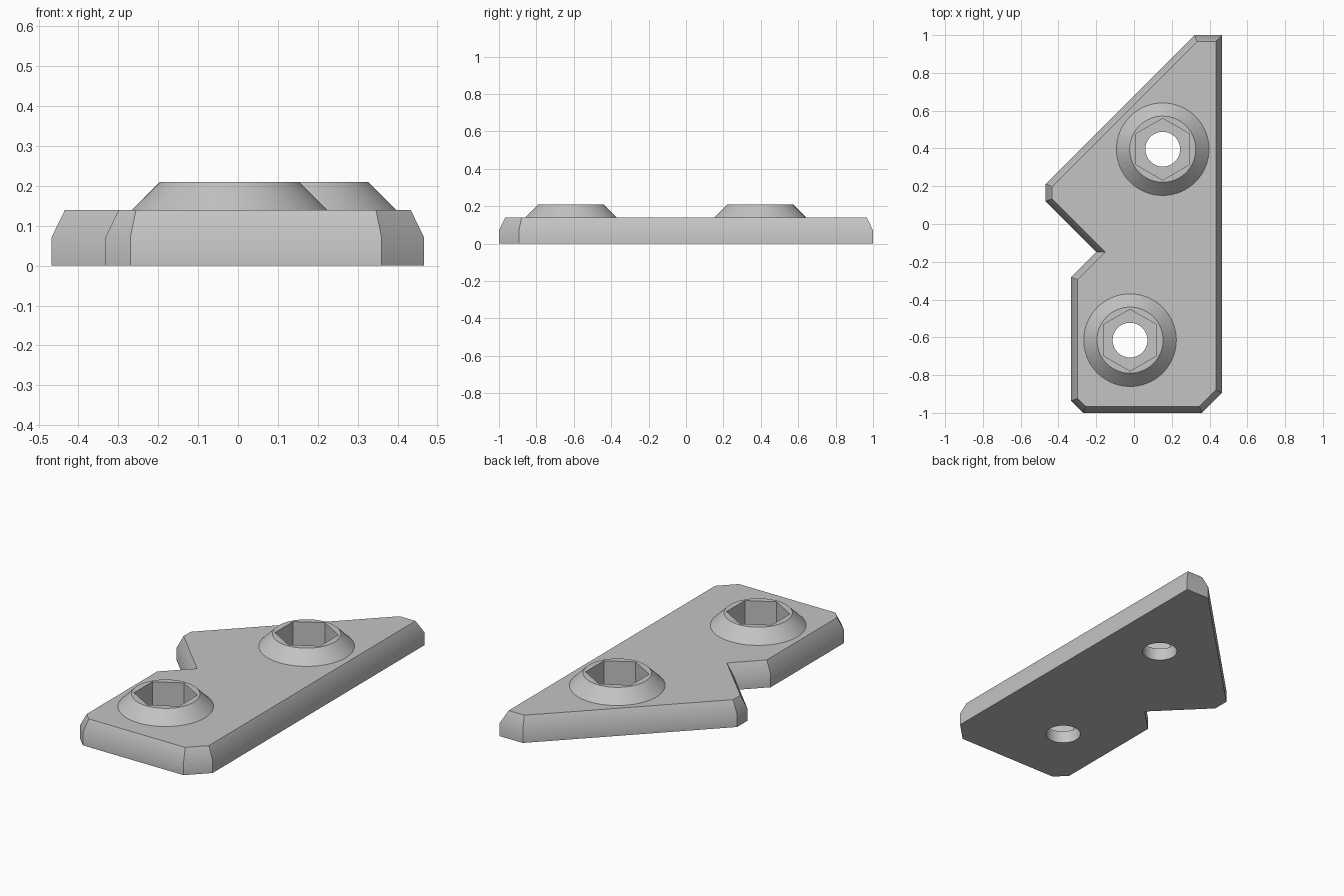
import bpy
import bmesh
from math import cos, sin, pi, radians
from mathutils import Vector

cube = bpy.data.objects.get("Cube")
if cube:
    bpy.data.objects.remove(cube, do_unlink=True)

grey = bpy.data.materials.new("plain grey")
grey.use_nodes = True
grey.diffuse_color = (0.55, 0.55, 0.55, 1)
grey.node_tree.nodes["Principled BSDF"].inputs["Base Color"].default_value = grey.diffuse_color


def stack(name, rings):
    """Closed solid from rings of 3D points, listed bottom to top."""
    bm = bmesh.new()
    loops = [[bm.verts.new(p) for p in ring] for ring in rings]
    n = len(loops[0])
    for low, high in zip(loops, loops[1:]):
        for i in range(n):
            j = (i + 1) % n
            bm.faces.new((low[i], low[j], high[j], high[i]))
    bm.faces.new(loops[0][::-1])
    bm.faces.new(loops[-1])
    bmesh.ops.recalc_face_normals(bm, faces=bm.faces[:])
    mesh = bpy.data.meshes.new(name)
    bm.to_mesh(mesh)
    bm.free()
    mesh.materials.append(grey)
    obj = bpy.data.objects.new(name, mesh)
    bpy.context.collection.objects.link(obj)
    return obj


def round_stack(name, centre, profile, sides):
    """Turned solid from (radius, height) pairs, with a corner facing +y."""
    angles = [pi / 2 + 2 * pi * i / sides for i in range(sides)]
    return stack(name, [[(centre[0] + r * cos(a), centre[1] + r * sin(a), z)
                         for a in angles] for r, z in profile])


def inset(points, d):
    """Move every edge of a counter-clockwise outline inwards by d."""
    result = []
    for i, p in enumerate(points):
        a = (p - points[i - 1]).normalized()
        b = (points[(i + 1) % len(points)] - p).normalized()
        na, nb = Vector((-a.y, a.x)), Vector((-b.y, b.x))
        result.append(p + (na + nb) * d / (1 + na.dot(nb)))
    return result


def combine(target, tool, operation):
    mod = target.modifiers.new(operation.lower(), "BOOLEAN")
    mod.operation = operation
    mod.solver = "EXACT"
    mod.object = tool
    bpy.context.view_layer.objects.active = target
    bpy.ops.object.modifier_apply(modifier=mod.name)
    bpy.data.objects.remove(tool, do_unlink=True)


# Notched plate with a chamfered top edge
outline = [Vector(p) for p in (
    (-0.27, -1), (0.36, -1), (0.467, -0.893), (0.467, 1), (0.32, 1),
    (-0.468, 0.212), (-0.468, 0.12), (-0.2, -0.148), (-0.333, -0.281), (-0.333, -0.937))]
top = inset(outline, 0.034)
plate = stack("bracket_plate", [[(p.x, p.y, z) for p in pts]
                                for pts, z in ((outline, 0), (outline, 0.07), (top, 0.14))])

# Conical bosses, each with a hexagonal socket and a through hole
for centre in ((0.152, 0.396), (-0.021, -0.615)):
    boss = round_stack("boss", centre, ((0.245, 0.1), (0.245, 0.14), (0.175, 0.21)), 96)
    combine(plate, boss, "UNION")
    socket = round_stack("hex_socket", centre, ((0.163, 0.07), (0.163, 0.3)), 6)
    combine(plate, socket, "DIFFERENCE")
    hole = round_stack("bolt_hole", centre, ((0.092, -0.1), (0.092, 0.15)), 64)
    combine(plate, hole, "DIFFERENCE")

# Smooth curved faces, keep hard edges
bpy.ops.object.select_all(action="DESELECT")
plate.select_set(True)
bpy.context.view_layer.objects.active = plate
bpy.ops.object.shade_smooth_by_angle(angle=radians(30))
